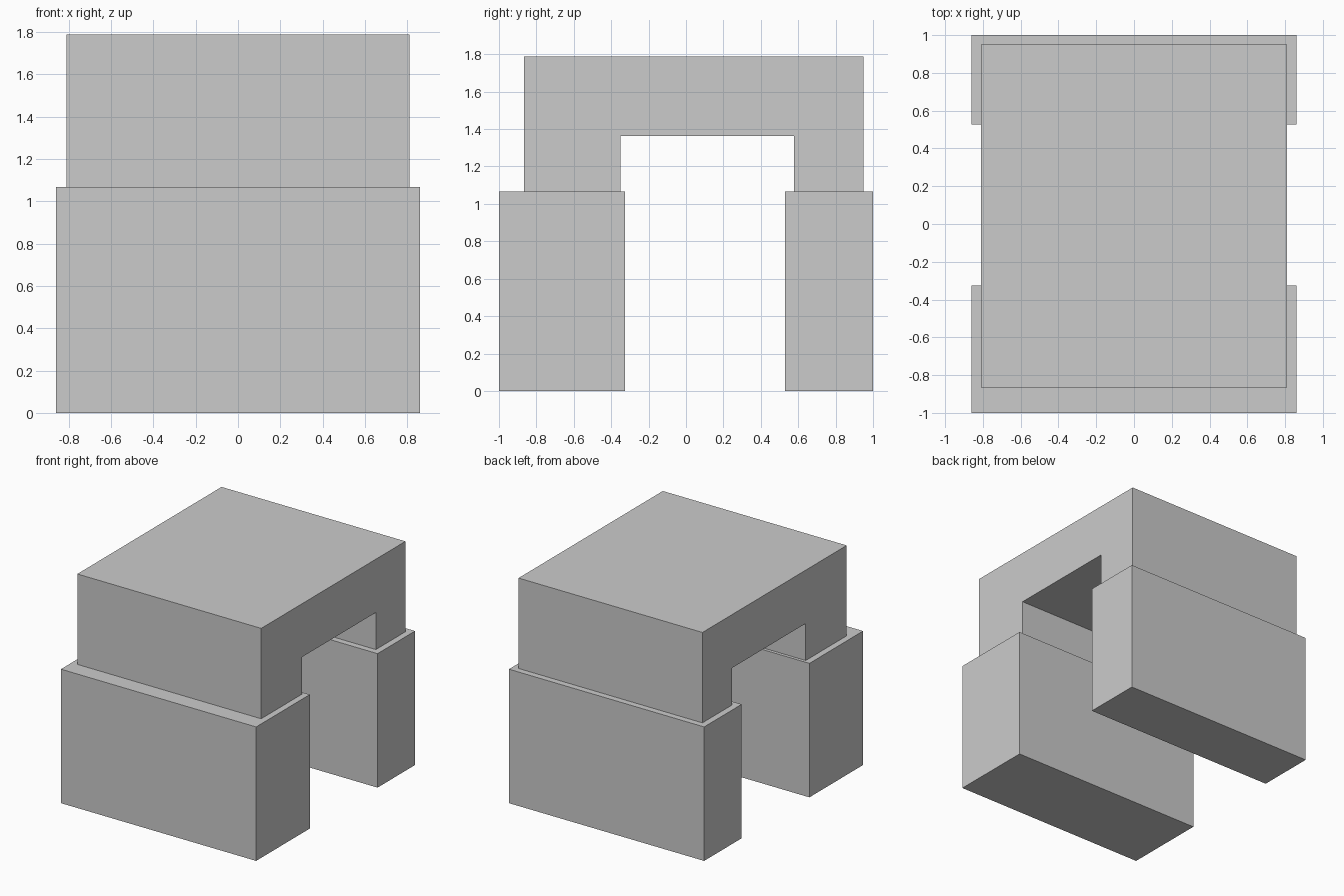
import bpy
import bmesh

if "Cube" in bpy.data.objects:
    bpy.data.objects.remove(bpy.data.objects["Cube"])


def extrude_profile(name, profile, half_width):
    """Extrude a closed (y, z) profile along x, centred on x = 0."""
    bm = bmesh.new()
    face = bm.faces.new([bm.verts.new((-half_width, y, z)) for y, z in profile])
    result = bmesh.ops.extrude_face_region(bm, geom=[face])
    verts = [v for v in result["geom"] if isinstance(v, bmesh.types.BMVert)]
    bmesh.ops.translate(bm, verts=verts, vec=(2 * half_width, 0, 0))
    bmesh.ops.recalc_face_normals(bm, faces=bm.faces)
    mesh = bpy.data.meshes.new(name)
    bm.to_mesh(mesh)
    bm.free()
    obj = bpy.data.objects.new(name, mesh)
    bpy.context.collection.objects.link(obj)
    return obj


BASE_TOP = 1.067
TOP = 1.787

# Wide base blocks, the front one deeper than the back one
for name, y0, y1 in (("front_base", -1.0, -0.325), ("back_base", 0.528, 1.0)):
    extrude_profile(name, [(y0, 0), (y1, 0), (y1, BASE_TOP), (y0, BASE_TOP)], 0.86)

# Arch resting on both bases
extrude_profile("upper_arch", [
    (-0.865, BASE_TOP), (-0.35, BASE_TOP), (-0.35, 1.362), (0.578, 1.362),
    (0.578, BASE_TOP), (0.95, BASE_TOP), (0.95, TOP), (-0.865, TOP),
], 0.81)
